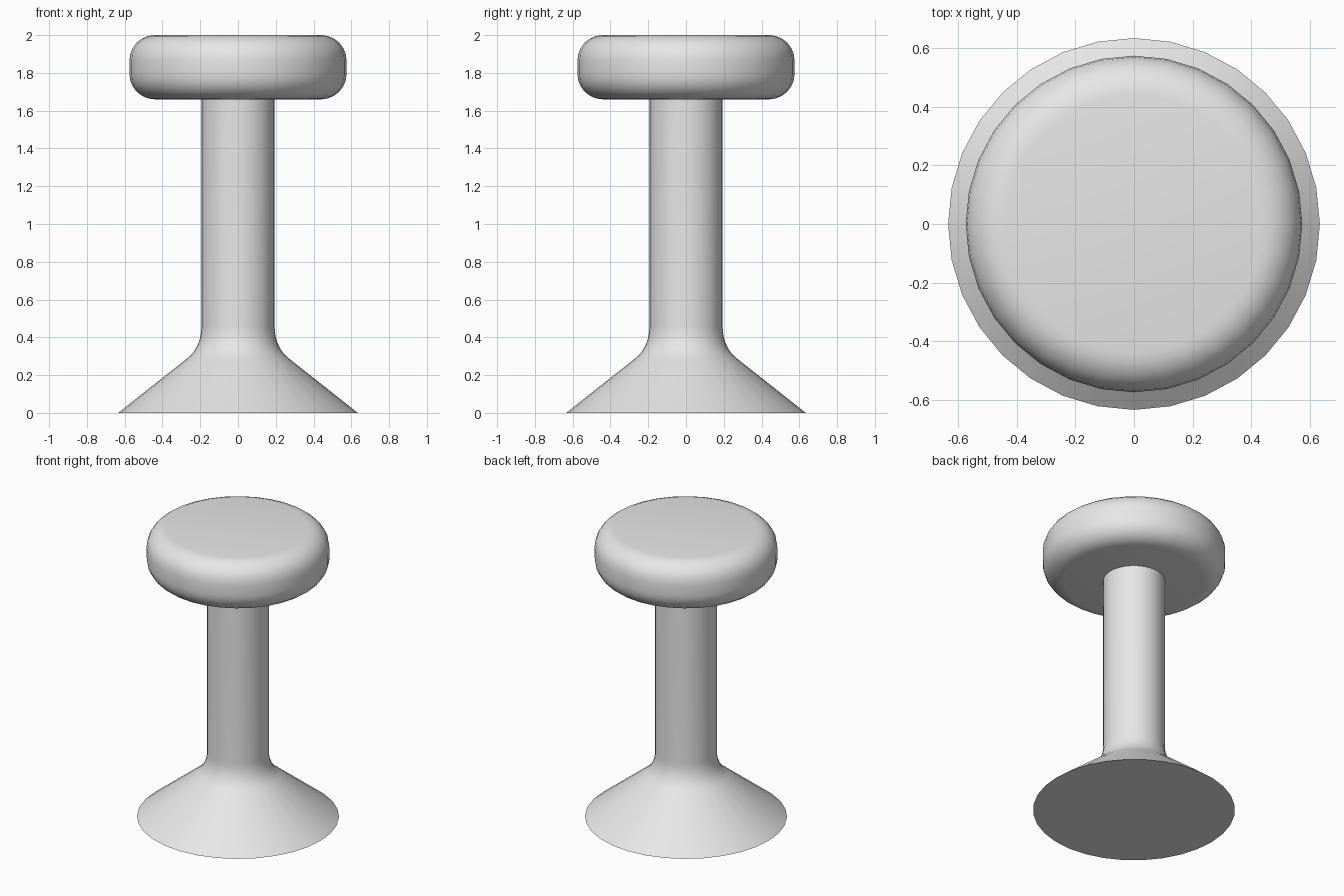
import bpy, bmesh, math

if "Cube" in bpy.data.objects:
    bpy.data.objects.remove(bpy.data.objects["Cube"])

SIDES = 32

grey = bpy.data.materials.new("light_grey")
grey.diffuse_color = (0.8, 0.8, 0.8, 1)
grey.use_nodes = True
grey.node_tree.nodes["Principled BSDF"].inputs["Base Color"].default_value = grey.diffuse_color


def lathe(name, profile):
    """Spin (radius, height) points, listed bottom to top, into a closed solid."""
    bm = bmesh.new()
    rings = []
    for r, z in profile:
        rings.append([bm.verts.new((r * math.cos(2 * math.pi * i / SIDES),
                                    r * math.sin(2 * math.pi * i / SIDES), z))
                      for i in range(SIDES)])
    for a, b in zip(rings, rings[1:]):
        for i in range(SIDES):
            j = (i + 1) % SIDES
            bm.faces.new((a[i], a[j], b[j], b[i]))
    bm.faces.new(rings[0][::-1])
    bm.faces.new(rings[-1])
    mesh = bpy.data.meshes.new(name)
    bm.to_mesh(mesh)
    bm.free()
    mesh.materials.append(grey)
    obj = bpy.data.objects.new(name, mesh)
    bpy.context.collection.objects.link(obj)
    bpy.ops.object.select_all(action='DESELECT')
    obj.select_set(True)
    bpy.context.view_layer.objects.active = obj
    bpy.ops.object.shade_smooth_by_angle(angle=math.radians(35))
    return obj


# Flared foot blending into the straight stem
p0, p1, p2 = (0.267, 0.29), (0.194, 0.35), (0.194, 0.46)
blend = []
for k in range(9):
    t = k / 8
    blend.append(tuple((1 - t) ** 2 * a + 2 * t * (1 - t) * b + t * t * c
                       for a, b, c in zip(p0, p1, p2)))
lathe("pedestal", [(0.635, 0.0)] + blend + [(0.194, 1.67)])

# Round cushion seat with rolled edges
R, LOW, HIGH, ROUND = 0.575, 1.66, 2.0, 0.135
seat = []
for cz, start in ((LOW + ROUND, -90), (HIGH - ROUND, 0)):
    for k in range(7):
        a = math.radians(start + 15 * k)
        seat.append((R - ROUND + ROUND * math.cos(a), cz + ROUND * math.sin(a)))
lathe("seat", seat)
